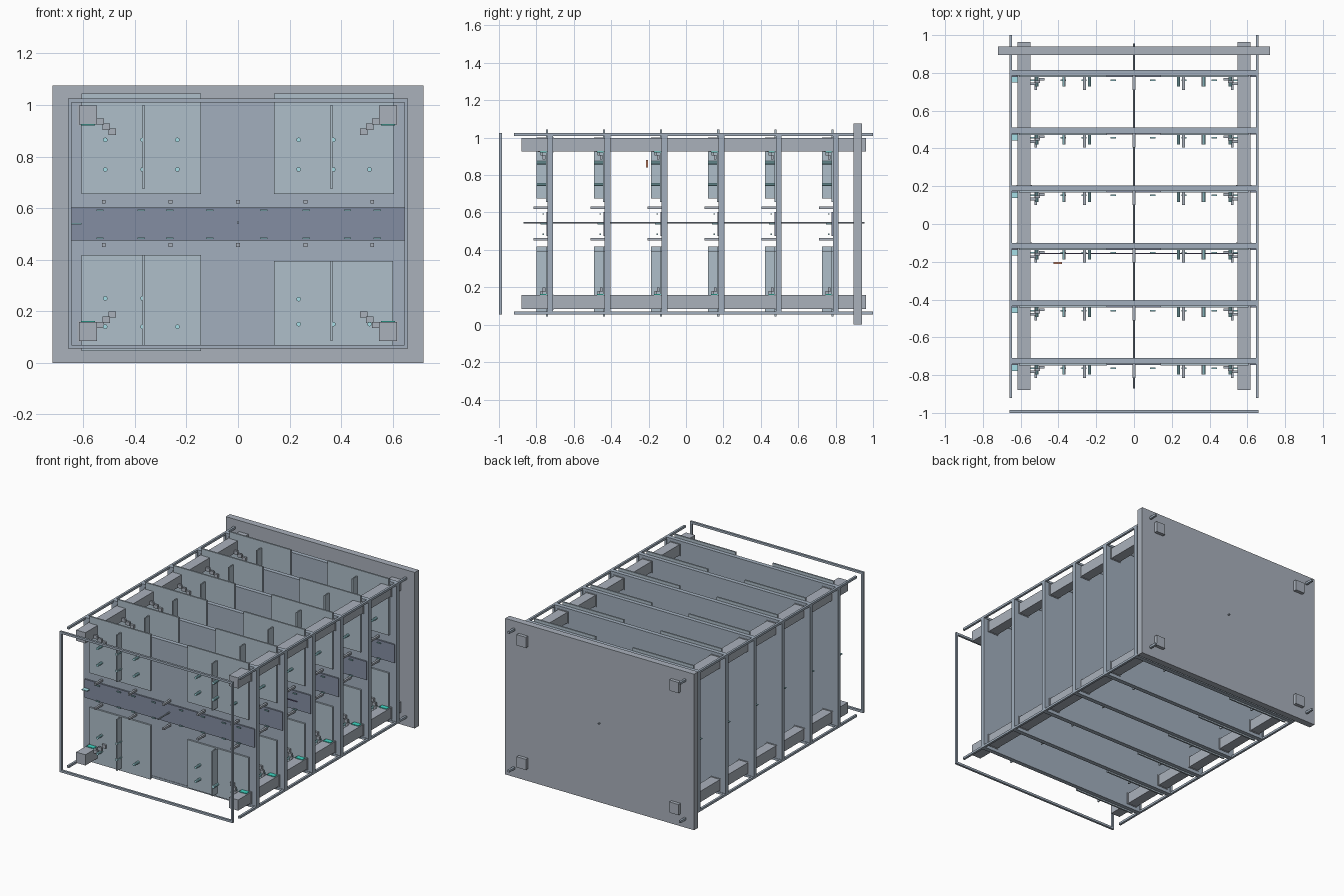
import bpy, bmesh
from mathutils import Matrix, Vector

if "Cube" in bpy.data.objects:
    bpy.data.objects.remove(bpy.data.objects["Cube"])


def material(name, rgb):
    m = bpy.data.materials.new(name)
    m.diffuse_color = (*rgb, 1)
    m.use_nodes = True
    m.node_tree.nodes["Principled BSDF"].inputs["Base Color"].default_value = m.diffuse_color
    return m


GREY = material("grey", (0.40, 0.44, 0.50))
SLATE = material("slate", (0.36, 0.43, 0.51))
STEEL = material("steel", (0.43, 0.52, 0.59))
DARK = material("dark_slate", (0.23, 0.27, 0.36))
TEAL = material("teal", (0.38, 0.74, 0.80))
GREEN = material("green", (0.05, 0.68, 0.55))
ORANGE = material("orange", (0.75, 0.30, 0.18))
PURPLE = material("purple", (0.25, 0.20, 0.42))


def finish(name, bm, mat):
    me = bpy.data.meshes.new(name)
    bm.to_mesh(me)
    bm.free()
    me.materials.append(mat)
    ob = bpy.data.objects.new(name, me)
    bpy.context.collection.objects.link(ob)
    return ob


def boxes(name, ranges, mat):
    """One object from boxes given as (x0, x1, y0, y1, z0, z1)."""
    bm = bmesh.new()
    for x0, x1, y0, y1, z0, z1 in ranges:
        centre = Matrix.Translation(((x0 + x1) / 2, (y0 + y1) / 2, (z0 + z1) / 2))
        bmesh.ops.create_cube(bm, size=1, matrix=centre @ Matrix.Diagonal((x1 - x0, y1 - y0, z1 - z0, 1)))
    return finish(name, bm, mat)


def pegs(name, points, y0, y1, r, mat):
    """Round pegs along y at the (x, z) points."""
    bm = bmesh.new()
    for x, z in points:
        m = Matrix.Translation((x, (y0 + y1) / 2, z)) @ Matrix.Rotation(1.5707963, 4, 'X')
        bmesh.ops.create_cone(bm, cap_ends=True, segments=10, radius1=r, radius2=r, depth=y1 - y0, matrix=m)
    return finish(name, bm, mat)


def ring(y0, y1, t=0.015):
    """Four bars of a rectangular frame."""
    X, Z0, Z1 = 0.66, 0.055, 1.025
    return [(-X, X, y0, y1, Z0, Z0 + t), (-X, X, y0, y1, Z1 - t, Z1),
            (-X, -X + t, y0, y1, Z0 + t, Z1 - t), (X - t, X, y0, y1, Z0 + t, Z1 - t)]


BEAM_X, BEAM_Z = 0.582, (0.121, 0.962)
corners = [(s * BEAM_X, z) for s in (-1, 1) for z in BEAM_Z]

# Back plate, front frame and long members
boxes("back_plate", [(-0.72, 0.72, 0.895, 0.94, 0, 1.075)], GREY)
boxes("front_frame", ring(-1.0, -0.985), SLATE)
boxes("corner_beams", [(x - 0.035, x + 0.035, -0.88, 0.963, z - 0.037, z + 0.037) for x, z in corners], GREY)
boxes("corner_rods", [(x - 0.0075, x + 0.0075, -0.92, 1.0, z - 0.0075, z + 0.0075)
                      for x in (-0.6525, 0.6525) for z in (0.0625, 1.0175)], SLATE)
pegs("centre_rod", [(0, 0.545)], -0.87, 0.955, 0.005, SLATE)

# Layout shared by all layers
PANELS = [(-0.608, -0.143, 0.655, 1.045), (0.14, 0.605, 0.655, 1.045),
          (-0.608, -0.143, 0.045, 0.418), (0.14, 0.602, 0.065, 0.395)]
PEGS = [(x, z) for x in (-0.515, -0.37, -0.235, 0.235, 0.37) for z in (0.865, 0.75)]
PEGS += [(0.51, 0.75), (-0.515, 0.25), (-0.37, 0.25), (0.235, 0.247)]
PEGS += [(-0.515, 0.14), (-0.37, 0.14), (-0.235, 0.14), (0.235, 0.15), (0.37, 0.15), (0.51, 0.15)]
DASHES = (-0.535, -0.375, -0.265, -0.11, 0.1, 0.265, 0.425, 0.54)

for i in range(6):
    c = -0.725 + 0.305 * i
    n = f"_{i + 1}"
    # Slab with its rim
    boxes("slab" + n, [(-0.648, 0.648, c - 0.012, c + 0.012, 0.068, 1.012)], SLATE)
    boxes("slab_rim" + n, ring(c - 0.015, c + 0.015), SLATE)
    # Raised panels, each with an upright fin
    boxes("panels" + n, [(a, b, c - 0.023, c - 0.012, z0, z1) for a, b, z0, z1 in PANELS], STEEL)
    boxes("fins" + n, [(f - 0.004, f + 0.004, c - 0.073, c - 0.022, z0 + 0.02, min(z1, 1.0))
                       for (a, b, z0, z1), f in zip(PANELS, (-0.367, 0.362, -0.367, 0.362))], STEEL)
    # Middle band with bars above and below
    boxes("middle_band" + n, [(-0.648, 0.648, c - 0.022, c - 0.01, 0.475, 0.602)], DARK)
    boxes("band_bars" + n, [(x - 0.007, x + 0.007, c - 0.09, c, z - 0.007, z + 0.007)
                            for x in (-0.52, -0.262, 0, 0.262, 0.52) for z in (0.625, 0.457)], GREY)
    boxes("band_dashes" + n, [(x - 0.014, x + 0.014, c - 0.042, c - 0.034, z - 0.003, z + 0.003)
                              for x in DASHES for z in (0.592, 0.484)], TEAL)
    boxes("edge_tab" + n, [(-0.648, -0.607, c - 0.052, c - 0.022, 0.537, 0.543)], TEAL)
    pegs("pegs" + n, PEGS, c - 0.073, c - 0.022, 0.009, TEAL)
    # Beam collars, green clips and stepped brackets
    boxes("collars" + n, [(x - 0.041, x + 0.041, c - 0.016, c + 0.016, z - 0.041, z + 0.041)
                          for x, z in corners], GREY)
    clips, steps = [], []
    for x, z in corners:
        sx = -1 if x > 0 else 1
        sz = -1 if z > 0.5 else 1
        zc = z + sz * 0.038
        clips.append((x - 0.027, x + 0.027, c - 0.055, c - 0.022, zc - 0.004, zc + 0.004))
        for k in range(3):
            px, py, pz = x + sx * (0.048 + 0.023 * k), c - 0.058 + 0.012 * k, z + sz * (0.026 + 0.02 * k)
            steps.append((px - 0.014, px + 0.014, py - 0.007, py + 0.007, pz - 0.012, pz + 0.012))
    boxes("clips" + n, clips, GREEN)
    boxes("step_brackets" + n, steps, GREY)

# Loose marker and thin cross line in front of the fourth layer
boxes("marker", [(-0.425, -0.382, -0.213, -0.202, 0.84, 0.88)], ORANGE)
boxes("cross_line", [(-0.52, 0.56, -0.159, -0.154, 0.54, 0.545)], PURPLE)
